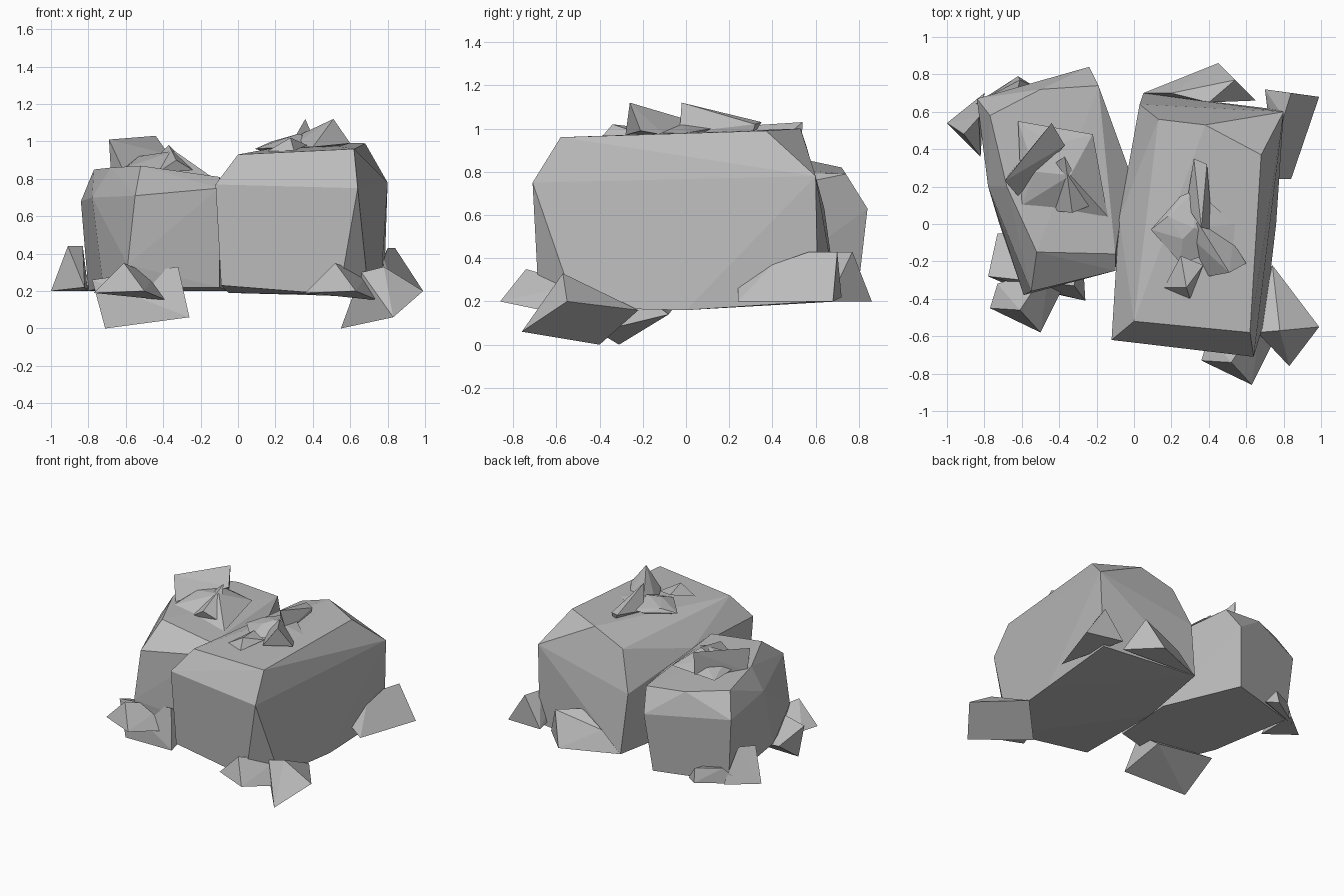
import bpy
import bmesh
from mathutils import Vector

# Remove the default object
default_cube = bpy.data.objects.get("Cube")
if default_cube:
    bpy.data.objects.remove(default_cube, do_unlink=True)

# One plain stone colour
stone = bpy.data.materials.new("grey_stone")
stone.use_nodes = True
stone_colour = (0.5, 0.5, 0.5, 1)
stone.diffuse_color = stone_colour
stone.node_tree.nodes["Principled BSDF"].inputs["Base Color"].default_value = stone_colour


def chiselled_stone(name, corners, shift=(0, 0, 0)):
    """Flat-faced stone wrapped around its corner points (in hundredths)."""
    bm = bmesh.new()
    for corner in corners:
        bm.verts.new((Vector(corner) + Vector(shift)) / 100)
    hull = bmesh.ops.convex_hull(bm, input=bm.verts[:])
    unused = [item for item in hull["geom_interior"] + hull["geom_unused"]
              if isinstance(item, bmesh.types.BMVert) and item.is_valid]
    bmesh.ops.delete(bm, geom=list(set(unused)), context="VERTS")
    # Merge nearly coplanar triangles into broad facets
    bmesh.ops.dissolve_limit(bm, angle_limit=0.04, verts=bm.verts[:], edges=bm.edges[:])
    bmesh.ops.recalc_face_normals(bm, faces=bm.faces[:])
    mesh = bpy.data.meshes.new(name)
    bm.to_mesh(mesh)
    bm.free()
    mesh.materials.append(stone)
    stone_object = bpy.data.objects.new(name, mesh)
    bpy.context.scene.collection.objects.link(stone_object)
    return stone_object


# Large boulder: base, shoulder, then crown corners
large_base = [(54, -68, 18), (70, -51, 17), (-9, -60, 23), (78, 61, 20),
              (5, 70, 20), (-5, 10, 19), (76, 0, 16)]
large_shoulder = [(-12, -62, 77), (64, -71, 75), (80, 60, 78), (3, 64, 63), (-8, 3, 77)]
large_crown = [(0, -52, 93), (62, -58, 96), (68, 37, 99), (38, 53, 100), (13, 56, 91)]
chiselled_stone("large_boulder", large_base + large_shoulder + large_crown)

# Small boulder, built the same way
small_base = [(-57, -36, 22), (-10, -24, 22), (-5, 25, 20), (-80, 64, 20),
              (-28, 79, 20), (-72, 0, 22)]
small_shoulder = [(-84, 67, 68), (-24, 84, 63), (-59, -38, 34), (-55, -36, 71),
                  (-10, -25, 75), (-3, 30, 70), (-78, 20, 70)]
small_crown = [(-52, -15, 87), (-10, -16, 81), (-77, 58, 85), (-50, 72, 82),
               (-19, 74, 79), (-68, 20, 86)]
chiselled_stone("small_boulder", small_base + small_shoulder + small_crown)

# Front wedge, repeated at the foot of both boulders
wedge = [(36, -73, 19), (63, -86, 20), (75, -62, 15), (52, -74, 35), (68, -50, 28), (40, -60, 19)]
for side, shift in (("left", (0, 0, 0)), ("right", (-113, 28, 0))):
    chiselled_stone(side + "_front_wedge", wedge, shift)

# Fallen blocks beside the front wedges
chiselled_stone("left_front_block", [
    (83, -76, 6), (99, -55, 20), (74, -22, 16), (55, -40, 0), (78, -57, 33), (66, -58, 30)])
chiselled_stone("right_front_block", [
    (-26, -41, 6), (-71, -31, 0), (-78, -28, 26), (-73, -5, 18), (-32, -33, 33), (-28, -8, 14)])

# Slabs leaning on the rear of the boulders
chiselled_stone("left_side_slab", [
    (84, 70, 43), (80, 57, 43), (78, 40, 37), (99, 68, 20), (84, 24, 20), (76, 24, 27), (70, 72, 22)])
chiselled_stone("left_rear_slab", [
    (45, 86, 20), (5, 70, 20), (20, 70, 34), (54, 77, 43), (65, 66, 20), (40, 65, 43)])
chiselled_stone("right_side_slab", [
    (-100, 54, 20), (-82, 36, 22), (-91, 48, 44), (-83, 57, 44), (-80, 70, 20)])
chiselled_stone("right_rear_slab", [
    (-62, 79, 20), (-54, 74, 20), (-61, 77, 30), (-90, 61, 20), (-78, 68, 31), (-65, 60, 28)])

# Rubble on the large crown
chiselled_stone("large_crown_mound", [
    (9, -3, 96), (25, 15, 99), (54, 0, 98), (53, -12, 98), (25, -21, 97),
    (33, 18, 101), (18, 4, 100), (26, -8, 102), (32, -2, 104), (30, 0, 90)])
chiselled_stone("large_crown_blade", [
    (36, -2, 112), (42, -3, 98), (28, 10, 98), (32, 35, 103), (39, 32, 102), (38, 30, 95)])
chiselled_stone("large_crown_chip", [
    (34, 1, 104), (28, -5, 97), (51, -26, 112), (60, -21, 99), (40, -28, 97), (53, -10, 97)])
chiselled_stone("large_crown_pebble", [
    (16, -34, 95), (30, -40, 95), (37, -22, 98), (25, -17, 100), (28, -34, 102)])

# Rubble on the small crown
chiselled_stone("small_crown_mound", [
    (-62, 55, 87), (-22, 48, 85), (-14, 4, 81), (-60, 10, 86), (-44, 42, 92),
    (-53, 28, 92), (-34, 26, 95), (-40, 30, 75)])
chiselled_stone("small_crown_blade", [
    (-69, 23, 101), (-44, 54, 103), (-37, 42, 93), (-62, 15, 86), (-68, 25, 84), (-44, 53, 86)])
chiselled_stone("small_crown_chip", [
    (-43, 32, 92), (-37, 36, 98), (-42, 7, 84), (-33, 6, 90), (-23, 10, 84)])
